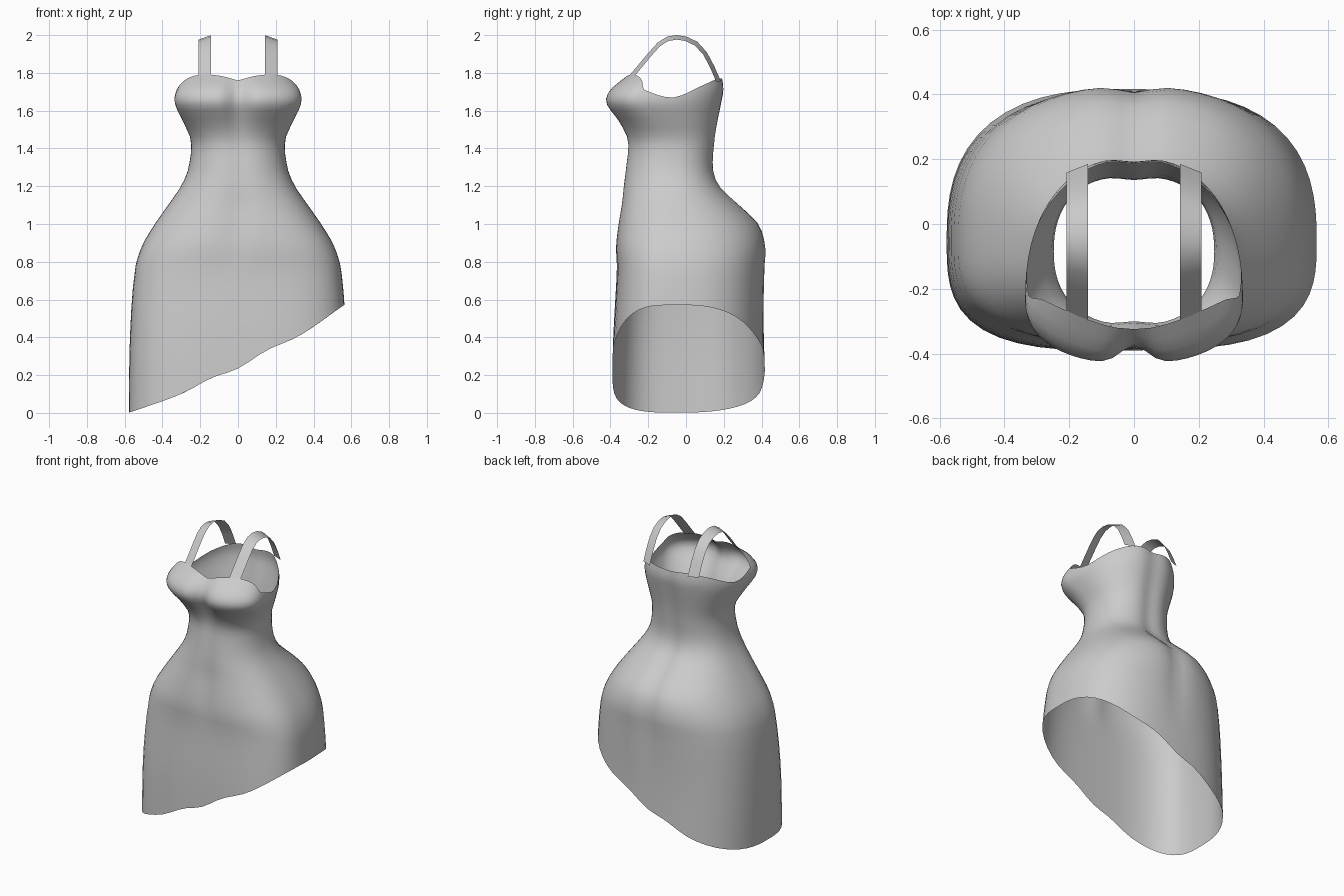
import bpy, bmesh, math

if "Cube" in bpy.data.objects:
    bpy.data.objects.remove(bpy.data.objects["Cube"])

# Dress sections: z, half width, front y, back y, y of widest point,
# front squareness, back squareness, front groove, back groove
SECTIONS = [
    (0.00, .578, -.395, .425, -.05, 3.2, 2.6, .00, .00),
    (0.40, .572, -.385, .412, -.05, 3.2, 2.6, .00, .00),
    (0.75, .547, -.366, .418, -.05, 3.0, 2.5, .00, .015),
    (0.88, .510, -.372, .424, -.05, 2.8, 2.4, .01, .02),
    (1.00, .440, -.360, .390, -.05, 2.6, 2.3, .015, .025),
    (1.10, .370, -.345, .290, -.06, 2.5, 2.3, .015, .025),
    (1.20, .302, -.335, .185, -.07, 2.4, 2.3, .01, .02),
    (1.29, .264, -.325, .152, -.08, 2.3, 2.3, .01, .015),
    (1.44, .249, -.316, .160, -.09, 2.3, 2.3, .015, .015),
    (1.54, .290, -.362, .175, -.15, 2.3, 2.3, .03, .015),
    (1.64, .334, -.430, .195, -.23, 2.3, 2.3, .055, .015),
    (1.71, .325, -.410, .207, -.22, 2.3, 2.3, .05, .015),
    (1.79, .270, -.310, .198, -.15, 2.4, 2.4, .01, .015),
]
# Neckline height by angle from the front centre, hem height by x
NECK = [(0, 1.76), (20, 1.785), (45, 1.79), (72, 1.76), (92, 1.705),
        (112, 1.67), (133, 1.735), (152, 1.77), (180, 1.76)]
HEM = [(-.578, 0), (-.3, .10), (-.14, .185), (0, .235), (.15, .33), (.33, .41), (.572, .57)]


def sample(table, t):
    """Smooth interpolation through table rows keyed on the first column."""
    t = min(max(t, table[0][0]), table[-1][0])
    i = next(k for k in range(len(table) - 1) if t <= table[k + 1][0])
    p1, p2 = table[i], table[i + 1]
    p0, p3 = table[max(i - 1, 0)], table[min(i + 2, len(table) - 1)]
    h = p2[0] - p1[0]
    u = (t - p1[0]) / h
    out = []
    for c in range(1, len(p1)):
        m1 = (p2[c] - p0[c]) / (p2[0] - p0[0]) * h
        m2 = (p3[c] - p1[c]) / (p3[0] - p1[0]) * h
        out.append((2*u**3 - 3*u*u + 1) * p1[c] + (u**3 - 2*u*u + u) * m1
                   + (3*u*u - 2*u**3) * p2[c] + (u**3 - u*u) * m2)
    return out


def body_point(phi, z):
    """Point on the dress; phi is the angle from the front centre."""
    a, yf, yb, yc, nf, nb, gf, gb = sample(SECTIONS, z)
    c, s = math.sin(phi), -math.cos(phi)
    n = nf if s < 0 else nb
    r = (abs(c)**n + abs(s)**n) ** (-1 / n)
    x = a * c * r
    y = yc + s * r * (yc - yf if s < 0 else yb - yc)
    dip = math.exp(-(x / .06)**2)
    y += gf * dip if s < 0 else -gb * dip
    return (x, y, z)


def make_object(name, grid, closed):
    bm = bmesh.new()
    rows = [[bm.verts.new(p) for p in row] for row in grid]
    n = len(rows[0])
    for r0, r1 in zip(rows, rows[1:]):
        for j in range(n if closed else n - 1):
            k = (j + 1) % n
            bm.faces.new((r0[j], r0[k], r1[k], r1[j]))
    for f in bm.faces:
        f.smooth = True
    me = bpy.data.meshes.new(name)
    bm.to_mesh(me)
    bm.free()
    ob = bpy.data.objects.new(name, me)
    bpy.context.collection.objects.link(ob)
    return ob


# Dress body: columns run from slanted hem to neckline
N, LOW, HIGH = 64, .78, 1.60
columns = []
for j in range(N):
    phi = 2 * math.pi * j / N
    deg = math.degrees(phi)
    top = sample(NECK, min(deg, 360 - deg))[0]
    hem = sample(HEM, body_point(phi, .3)[0])[0]
    zs = [hem + (LOW - hem) * i / 7 for i in range(7)]
    zs += [LOW + (HIGH - LOW) * i / 18 for i in range(18)]
    zs += [HIGH + (top - HIGH) * i / 6 for i in range(7)]
    columns.append([body_point(phi, z) for z in zs])
make_object("dress_body", list(zip(*columns)), True)

# Shoulder straps: thin tilted ribbons arching front to back
ARC = [(-.305, 1.78), (-.25, 1.845), (-.2, 1.905), (-.15, 1.96), (-.1, 1.992), (-.05, 2.0),
       (0, 1.993), (.06, 1.965), (.11, 1.91), (.15, 1.835), (.185, 1.755)]
for side, label in ((-1, "left"), (1, "right")):
    grid = []
    for y, z in ARC:
        k = max(0, (z - 1.76) / .24)
        inner = (side * .142, y, z)
        outer = (side * .208, -.05 + (y + .05) * .89, z - .024 * k)
        grid.append((inner, outer))
    make_object("strap_" + label, grid, False)
